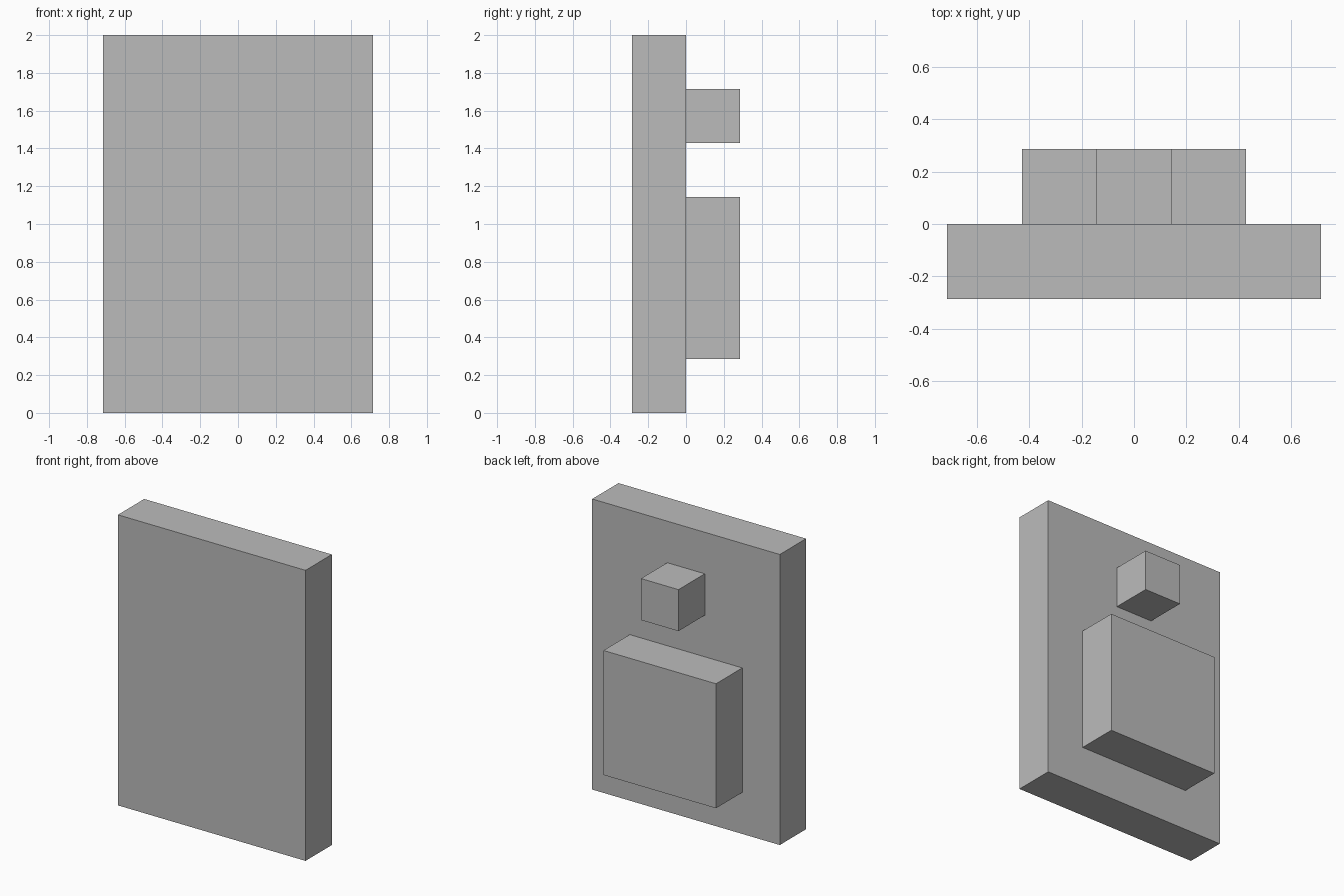
import bpy

cube = bpy.data.objects.get("Cube")
if cube:
    bpy.data.objects.remove(cube, do_unlink=True)

U = 2 / 7  # grid module: the panel is five modules wide and seven tall

# Single plain grey
grey = bpy.data.materials.new("plain_grey")
grey.use_nodes = True
colour = (0.5, 0.5, 0.5, 1)
grey.diffuse_color = colour
grey.node_tree.nodes["Principled BSDF"].inputs["Base Color"].default_value = colour


def block(name, width, height, y, bottom):
    """Box one module deep; all arguments are in modules."""
    bpy.ops.mesh.primitive_cube_add(size=1, location=(0, y * U, (bottom + height / 2) * U))
    obj = bpy.context.object
    obj.name = name
    obj.scale = (width * U, U, height * U)
    bpy.ops.object.transform_apply(location=False, rotation=False, scale=True)
    obj.data.materials.append(grey)
    return obj


# Upright slab with two blocks on its back
block("panel", 5, 7, -0.5, 0)
block("large_back_block", 3, 3, 0.5, 1)
block("small_back_block", 1, 1, 0.5, 5)
